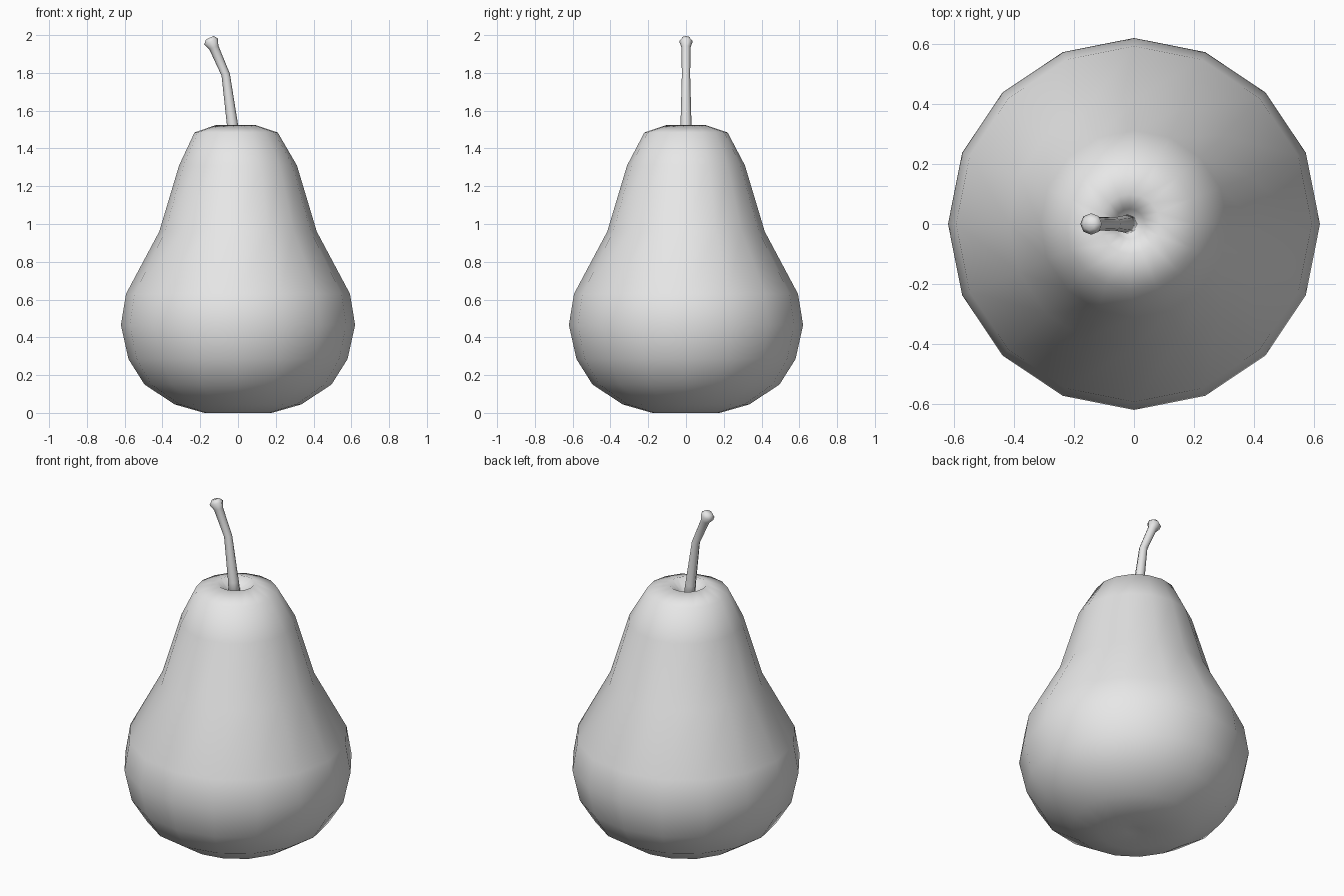
import bpy, bmesh
from math import cos, sin, tau

cube = bpy.data.objects.get("Cube")
if cube:
    bpy.data.objects.remove(cube)

GREY = (0.8, 0.8, 0.8, 1.0)
mat = bpy.data.materials.new("plain grey")
mat.use_nodes = True
mat.diffuse_color = GREY
mat.node_tree.nodes["Principled BSDF"].inputs["Base Color"].default_value = GREY


def loft(name, rings, sides):
    """Skin a stack of rings given as (centre x, centre z, radius, slope) and close both ends."""
    bm = bmesh.new()
    loops = []
    for cx, cz, r, slope in rings:
        loop = []
        for i in range(sides):
            a = tau * i / sides
            dx = r * cos(a)
            loop.append(bm.verts.new((cx + dx, r * sin(a), cz + slope * dx)))
        loops.append(loop)
    for low, high in zip(loops, loops[1:]):
        for i in range(sides):
            j = (i + 1) % sides
            bm.faces.new((low[i], low[j], high[j], high[i]))
    bm.faces.new(loops[0][::-1])
    bm.faces.new(loops[-1])
    for f in bm.faces:
        f.smooth = True
    mesh = bpy.data.meshes.new(name)
    bm.to_mesh(mesh)
    bm.free()
    mesh.materials.append(mat)
    obj = bpy.data.objects.new(name, mesh)
    bpy.context.collection.objects.link(obj)
    return obj


# Fruit body: rounded base, wide belly, narrow neck, dimpled top
body_rings = [
    (0, 0.015, 0.04, 0), (0, 0.0, 0.178, 0), (0, 0.045, 0.335, 0),
    (0, 0.15, 0.495, 0), (0, 0.285, 0.58, 0), (0, 0.465, 0.62, 0),
    (0, 0.63, 0.593, 0), (0, 0.96, 0.417, 0), (0, 1.31, 0.312, 0),
    (-0.01, 1.485, 0.22, 0), (-0.012, 1.525, 0.1, 0),
    (-0.015, 1.48, 0.05, 0), (-0.018, 1.44, 0.015, 0),
]
loft("pear_body", body_rings, 16)

# Stem: bent, slightly tapered, with a knob at the tip
stem_rings = [
    (-0.02, 1.43, 0.034, 0.1), (-0.03, 1.53, 0.029, 0.12),
    (-0.065, 1.79, 0.022, 0.25), (-0.128, 1.935, 0.024, 0.42),
    (-0.143, 1.967, 0.036, 0.45), (-0.15, 1.986, 0.02, 0.45),
]
loft("stem", stem_rings, 8)
